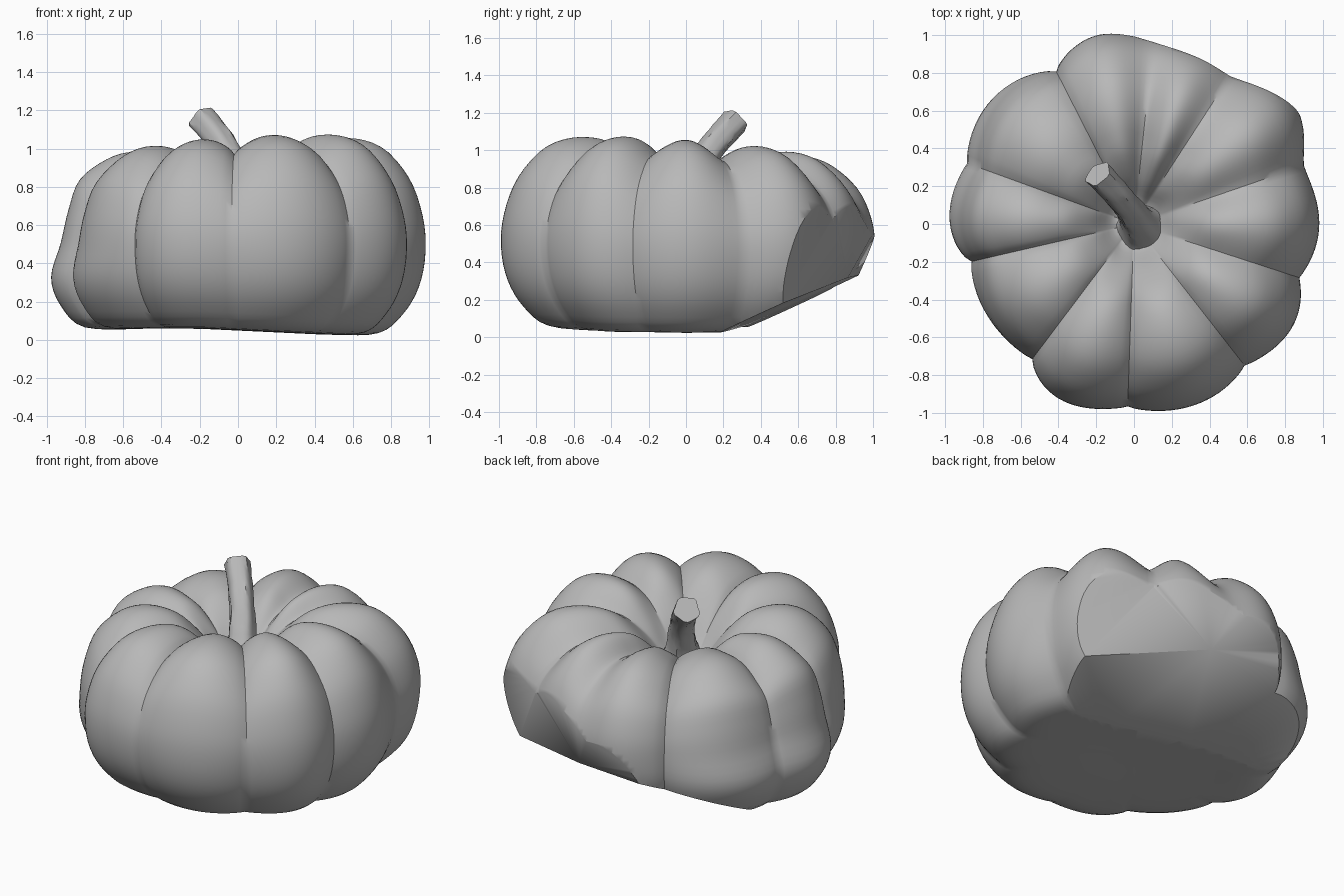
import bpy, bmesh, math, random
from mathutils import Vector

if "Cube" in bpy.data.objects:
    bpy.data.objects.remove(bpy.data.objects["Cube"])

random.seed(4)
mat = bpy.data.materials.new("plain grey")
mat.diffuse_color = (0.48, 0.48, 0.48, 1)
mat.use_nodes = True
mat.node_tree.nodes["Principled BSDF"].inputs["Base Color"].default_value = mat.diffuse_color

# Lobes: groove angle in degrees, groove radius, groove softness, crest radius of the next lobe
LOBES = [(-92, .965, .75, 1.01), (-52, .95, .85, 1.0), (-18, .92, 1.0, .98),
         (19, .95, 1.3, 1.06), (57, .96, 1.3, .98), (84, .985, 1.5, 1.025),
         (117, .92, .8, 1.01), (160, .94, .8, .98), (193, .89, .7, .93), (233, .90, .8, 1.01)]
# Upright outline (radius, height), and the slumped outline of the left side
UPRIGHT = [(.05, .67), (.13, .70), (.25, .85), (.40, .98), (.58, 1.02), (.76, .975),
           (.91, .83), (.985, .65), (1, .48), (.965, .31), (.88, .17), (.75, .07),
           (.5, .05), (.1, .05)]
SLUMPED = [(.05, .67), (.13, .70), (.25, .86), (.38, .98), (.55, 1.02), (.70, .98),
           (.84, .87), (.90, .70), (.945, .50), (1, .32), (.95, .17), (.82, .055),
           (.5, .05), (.1, .05)]
STEPS = 18


def smooth_path(points, steps):
    """Catmull-Rom curve through the points."""
    p = [Vector(q) for q in points]
    p = [2 * p[0] - p[1]] + p + [2 * p[-1] - p[-2]]
    out = []
    for i in range(1, len(p) - 2):
        a, b, c, d = p[i - 1:i + 3]
        for k in range(steps):
            t = k / steps
            out.append(.5 * (2 * b + (c - a) * t + (2 * a - 5 * b + 4 * c - d) * t * t
                             + (3 * b - a - 3 * c + d) * t ** 3))
    return out + [p[-2]]


def skin(bm, rings):
    """Join closed rings of points and cap both ends."""
    rows = [[bm.verts.new(co) for co in ring] for ring in rings]
    n = len(rows[0])
    for a, b in zip(rows, rows[1:]):
        for i in range(n):
            j = (i + 1) % n
            bm.faces.new((a[i], a[j], b[j], b[i]))
    bm.faces.new(rows[0])
    bm.faces.new(rows[-1])


def slice_off(bm, normal, distance):
    """Remove everything beyond a plane and close the opening."""
    normal = Vector(normal)
    bmesh.ops.bisect_plane(bm, geom=bm.verts[:] + bm.edges[:] + bm.faces[:],
                           plane_co=normal * (distance / normal.length_squared),
                           plane_no=normal, clear_outer=True)
    bmesh.ops.holes_fill(bm, edges=[e for e in bm.edges if e.is_boundary], sides=0)


def finish(bm, name, angle):
    bmesh.ops.triangulate(bm, faces=[f for f in bm.faces if len(f.verts) > 4])
    bmesh.ops.recalc_face_normals(bm, faces=bm.faces[:])
    mesh = bpy.data.meshes.new(name)
    bm.to_mesh(mesh)
    bm.free()
    obj = bpy.data.objects.new(name, mesh)
    bpy.context.collection.objects.link(obj)
    mesh.materials.append(mat)
    bpy.ops.object.select_all(action='DESELECT')
    obj.select_set(True)
    bpy.context.view_layer.objects.active = obj
    bpy.ops.object.shade_smooth_by_angle(angle=math.radians(angle))
    return obj


# Columns round the body: angle, groove radius, crest radius, fullness (0 groove, 1 crest)
columns = []
for i, (a0, g0, p0, crest) in enumerate(LOBES):
    a1, g1, p1, _ = LOBES[(i + 1) % len(LOBES)]
    if a1 < a0:
        a1 += 360
    for k in range(STEPS):
        s = k / STEPS
        full = math.sin(math.pi * s) ** (p0 + (p1 - p0) * s)
        columns.append((math.radians(a0 + (a1 - a0) * s), g0 + (g1 - g0) * s, crest, full))

# Body
rings = []
for u, l in zip(smooth_path(UPRIGHT, 4), smooth_path(SLUMPED, 4)):
    ring = []
    for ang, groove, crest, full in columns:
        w = max(0, math.cos(ang - math.radians(166))) ** 2.5
        r, z = u.lerp(l, w)
        fade = min(1, r / .45)
        rad = r * (groove + (crest - groove) * full)
        top = max(0, min(1, (z - .45) / .5)) * fade
        z += top * (.055 * math.cos(ang - math.radians(310)) - .09 * (1 - full))
        x, y = rad * math.cos(ang), rad * math.sin(ang)
        z -= .05 * max(x, -.2) * max(0, 1 - z)          # leaning underside
        ring.append((x, y, max(z, 0)))
    rings.append(ring)
bm = bmesh.new()
skin(bm, rings)
slice_off(bm, (.42, .9, -.25), .76)           # flattened wall at the back right
slice_off(bm, (.1, .9, -.45), .65)            # bevel under the back
slice_off(bm, (.03, .45, -1), .075)           # underside rising to the back
finish(bm, "pumpkin_body", 40)

# Stem: leaning, ribbed, flared at the base
path = smooth_path([(.04, -.02, .64), (.02, .01, .76), (-.02, .07, .90),
                    (-.085, .15, 1.03), (-.19, .265, 1.155)], 4)
rings = []
for i, c in enumerate(path):
    t = i / (len(path) - 1)
    d = path[min(i + 1, len(path) - 1)] - path[max(i - 1, 0)]
    side = d.cross(Vector((0, 0, 1))).normalized()
    up = side.cross(d).normalized()
    radius = .068 + .085 * (1 - t) ** 4 + .006 * t ** 4
    ring = []
    for k in range(20):
        a = 2 * math.pi * k / 20
        rr = radius * (1 + .06 * math.cos(5 * a + t) + random.uniform(-.04, .04))
        ring.append(c + side * math.cos(a) * rr + up * math.sin(a) * rr)
    rings.append(ring)
bm = bmesh.new()
skin(bm, rings)
finish(bm, "stem", 40)
